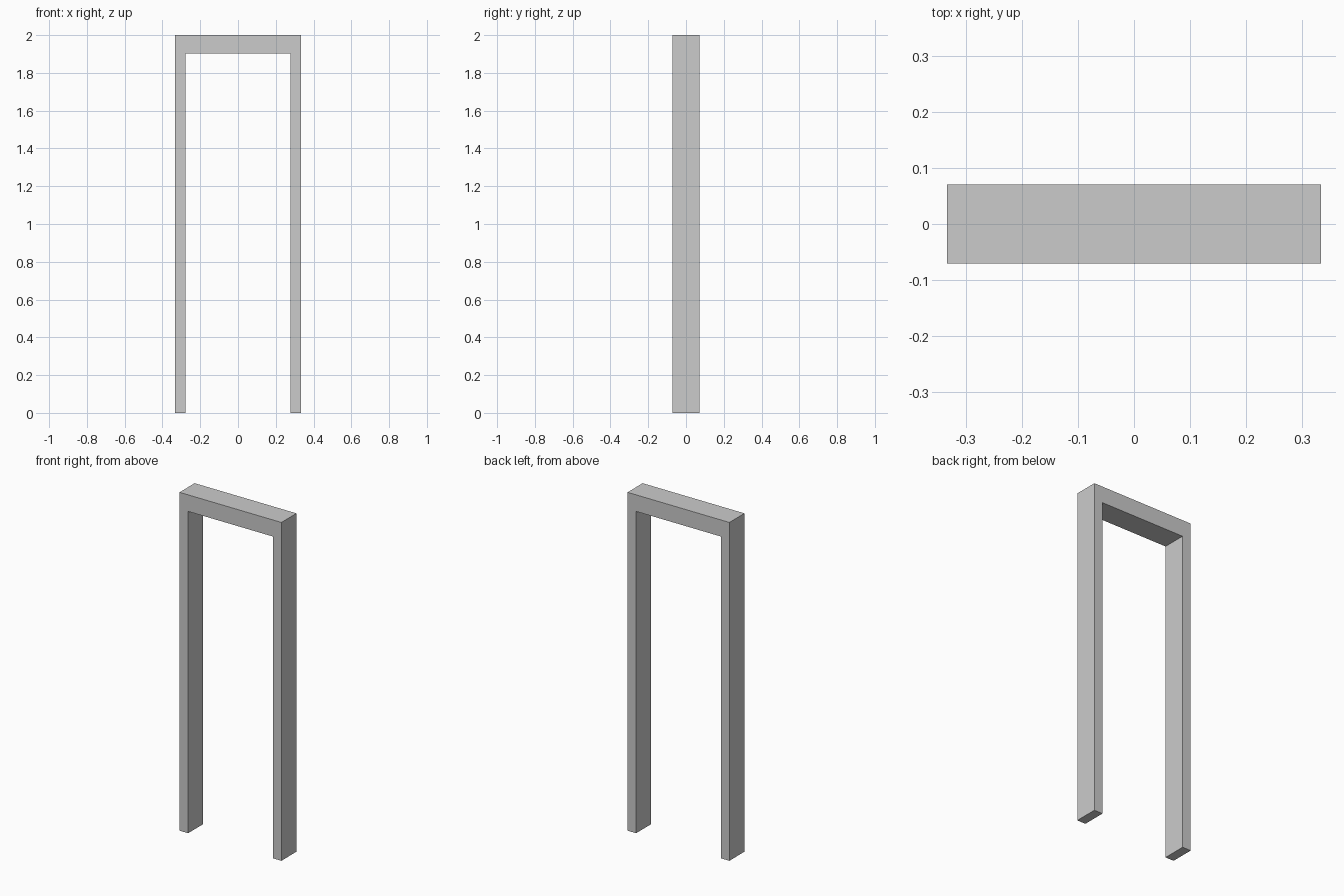
import bpy

if "Cube" in bpy.data.objects:
    bpy.data.objects.remove(bpy.data.objects["Cube"])

OUTER = 0.333    # half width of the frame
INNER = 0.277    # half width of the opening
DEPTH = 0.141
HEIGHT = 2.0
HEADER_BOTTOM = 1.902


def box(name, x0, x1, z0, z1):
    bpy.ops.mesh.primitive_cube_add(size=1, location=((x0 + x1) / 2, 0, (z0 + z1) / 2))
    obj = bpy.context.object
    obj.name = name
    obj.scale = (x1 - x0, DEPTH, z1 - z0)
    bpy.ops.object.transform_apply(location=False, rotation=False, scale=True)
    return obj


# Upright posts
box("left_jamb", -OUTER, -INNER, 0, HEIGHT)
box("right_jamb", INNER, OUTER, 0, HEIGHT)

# Lintel fitted between the posts
box("header", -INNER, INNER, HEADER_BOTTOM, HEIGHT)
